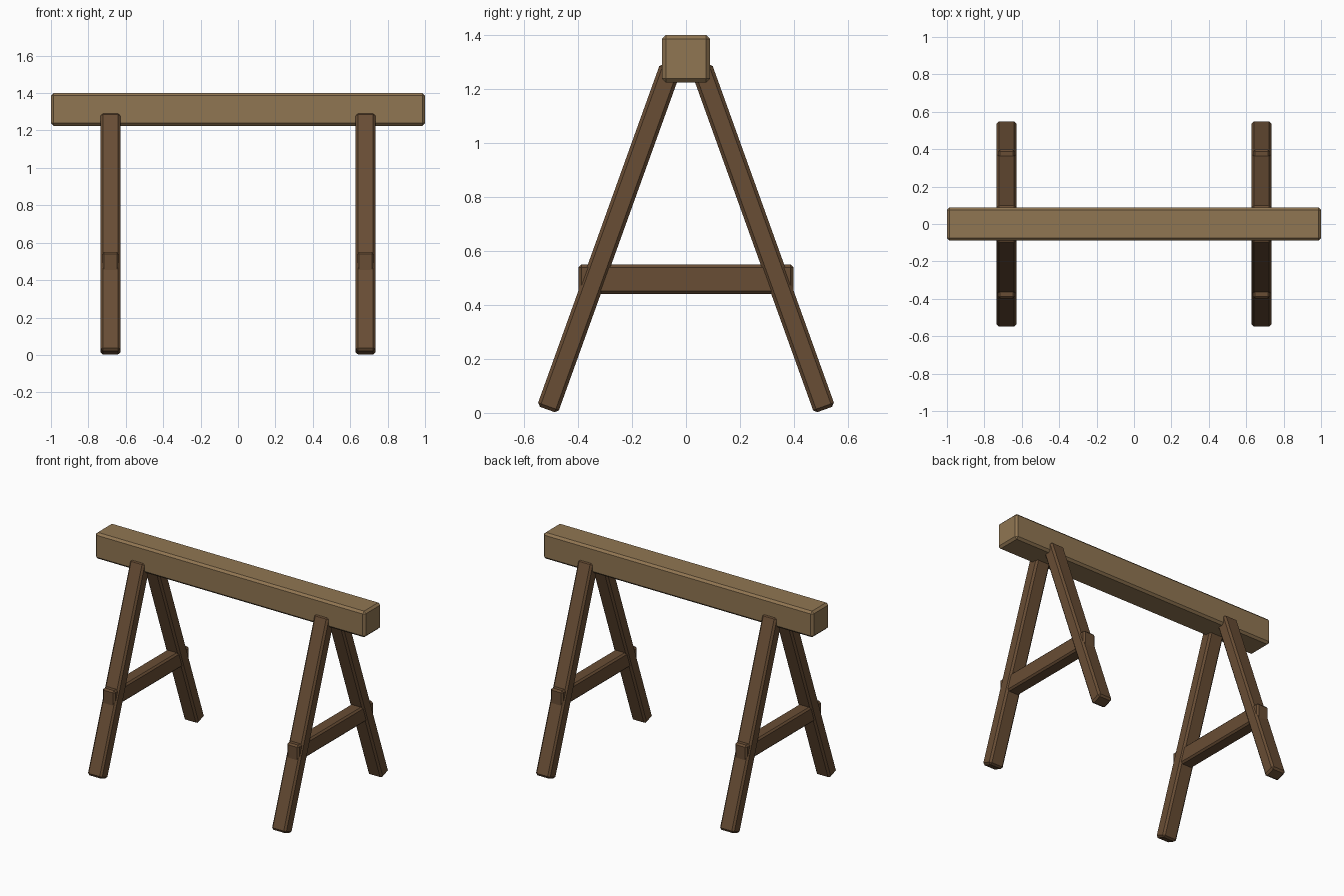
import bpy, bmesh, math
from mathutils import Matrix

if "Cube" in bpy.data.objects:
    bpy.data.objects.remove(bpy.data.objects["Cube"])


def material(name, rgb):
    m = bpy.data.materials.new(name)
    m.diffuse_color = (*rgb, 1)
    m.use_nodes = True
    m.node_tree.nodes["Principled BSDF"].inputs["Base Color"].default_value = m.diffuse_color
    return m


def timber(name, size, loc, mat, bevel, tilt=0.0):
    """Chamfered plank, tilted about the x axis."""
    bm = bmesh.new()
    bmesh.ops.create_cube(bm, size=1, matrix=Matrix.Diagonal((*size, 1)))
    bmesh.ops.bevel(bm, geom=bm.edges[:], offset=bevel, segments=1,
                    profile=0.5, affect='EDGES')
    me = bpy.data.meshes.new(name)
    bm.to_mesh(me)
    bm.free()
    me.materials.append(mat)
    ob = bpy.data.objects.new(name, me)
    ob.location = loc
    ob.rotation_euler.x = tilt
    bpy.context.collection.objects.link(ob)
    return ob


light_wood = material("light_wood", (0.28, 0.18, 0.085))
dark_wood = material("dark_wood", (0.14, 0.075, 0.035))

# Top beam
timber("top_beam", (2.0, 0.178, 0.175), (0, 0, 1.3125), light_wood, 0.014)

# Two A-frames: splayed legs and a cross rail each
for side, sx in (("left", -1), ("right", 1)):
    x = sx * 0.682
    for end, sy in (("front", -1), ("back", 1)):
        timber(f"{end}_{side}_leg", (0.105, 0.082, 1.35), (x, sy * 0.285, 0.6475),
               dark_wood, 0.012, sy * math.radians(19.8))
    timber(f"{side}_cross_rail", (0.09, 0.797, 0.11), (x, 0, 0.495), dark_wood, 0.011)
